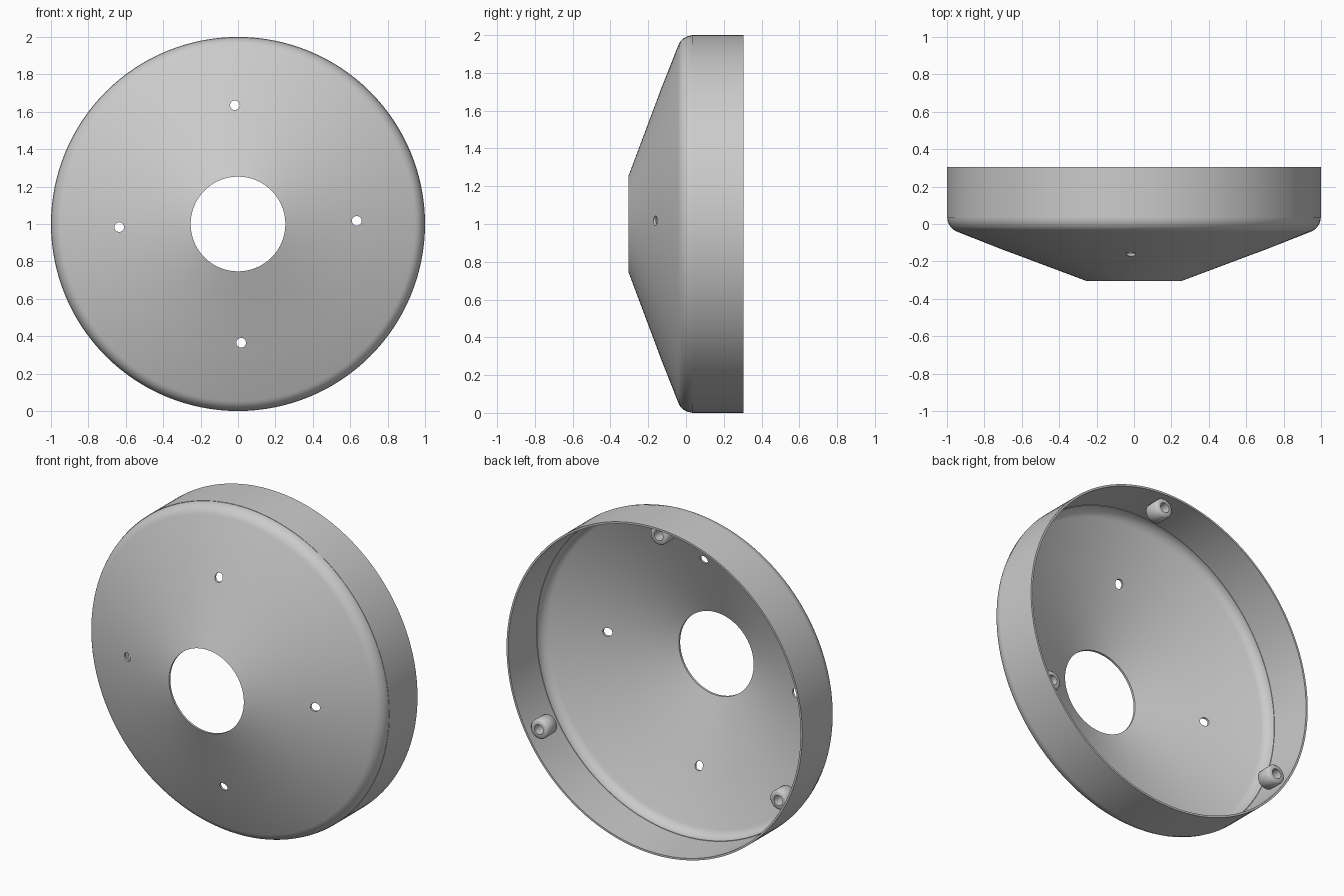
import bpy, bmesh
from math import sin, cos, pi, radians

if "Cube" in bpy.data.objects:
    bpy.data.objects.remove(bpy.data.objects["Cube"])

CENTRE_Z = 1.0


def lathe(name, profile, centre=(0, CENTRE_Z), steps=128, angle=30):
    """Spin a closed (radius, y) profile about an axis parallel to y."""
    bm = bmesh.new()
    rings = []
    for i in range(steps):
        a = 2 * pi * i / steps
        rings.append([bm.verts.new((centre[0] + r * cos(a), y, centre[1] + r * sin(a)))
                      for r, y in profile])
    n = len(profile)
    for i in range(steps):
        p, q = rings[i], rings[(i + 1) % steps]
        for j in range(n):
            k = (j + 1) % n
            bm.faces.new((p[j], p[k], q[k], q[j]))
    bmesh.ops.recalc_face_normals(bm, faces=bm.faces)
    mesh = bpy.data.meshes.new(name)
    bm.to_mesh(mesh)
    bm.free()
    obj = bpy.data.objects.new(name, mesh)
    bpy.context.collection.objects.link(obj)
    smooth(obj, angle)
    return obj


def smooth(obj, angle=30):
    bpy.ops.object.select_all(action='DESELECT')
    obj.select_set(True)
    bpy.context.view_layer.objects.active = obj
    bpy.ops.object.shade_smooth_by_angle(angle=radians(angle))


def fillet(radius, cx, cy, start, count=8):
    """Arc from the cone tangent round to the straight wall."""
    return [(cx + radius * cos(start * (1 - i / count)),
             cy + radius * sin(start * (1 - i / count))) for i in range(count + 1)]


# Conical front dish with a central opening and a rounded outer edge
T = 0.013
SLOPE = radians(-69.6)
outer = [(0.253, -0.305), (0.56, -0.190), (0.71, -0.134)] + fillet(0.08, 0.918, 0.034, SLOPE)
inner = [(0.253, -0.305 + T), (0.56, -0.190 + T), (0.71, -0.134 + T)] \
    + fillet(0.08 - T, 0.918, 0.034, SLOPE)
dish = lathe("front_dish", outer + inner[::-1])

# Four small holes through the dish, turned slightly off the axes
for i in range(4):
    a = radians(1.5 + 90 * i)
    bpy.ops.mesh.primitive_cylinder_add(
        vertices=24, radius=0.026, depth=0.4,
        location=(0.635 * cos(a), -0.16, CENTRE_Z + 0.635 * sin(a)),
        rotation=(pi / 2, 0, 0))
    cutter = bpy.context.object
    cutter.name = "hole_cutter"
    cutter.hide_render = True
    mod = dish.modifiers.new("hole", 'BOOLEAN')
    mod.operation = 'DIFFERENCE'
    mod.solver = 'EXACT'
    mod.object = cutter
    bpy.context.view_layer.objects.active = dish
    bpy.ops.object.modifier_apply(modifier=mod.name)
    bpy.data.objects.remove(cutter, do_unlink=True)
smooth(dish)

# Straight rim band behind the dish
lathe("rim_band", [(1.0, 0.033), (1.0, 0.305), (0.988, 0.305), (0.988, 0.033)])

# Three hollow screw bosses inside the rim
for i in range(3):
    a = radians(90 + 120 * i)
    lathe(f"screw_boss_{i + 1}",
          [(0.050, 0.165), (0.058, 0.173), (0.058, 0.257), (0.050, 0.265),
           (0.030, 0.265), (0.030, 0.165)],
          centre=(0.934 * cos(a), CENTRE_Z + 0.934 * sin(a)), steps=32, angle=50)
